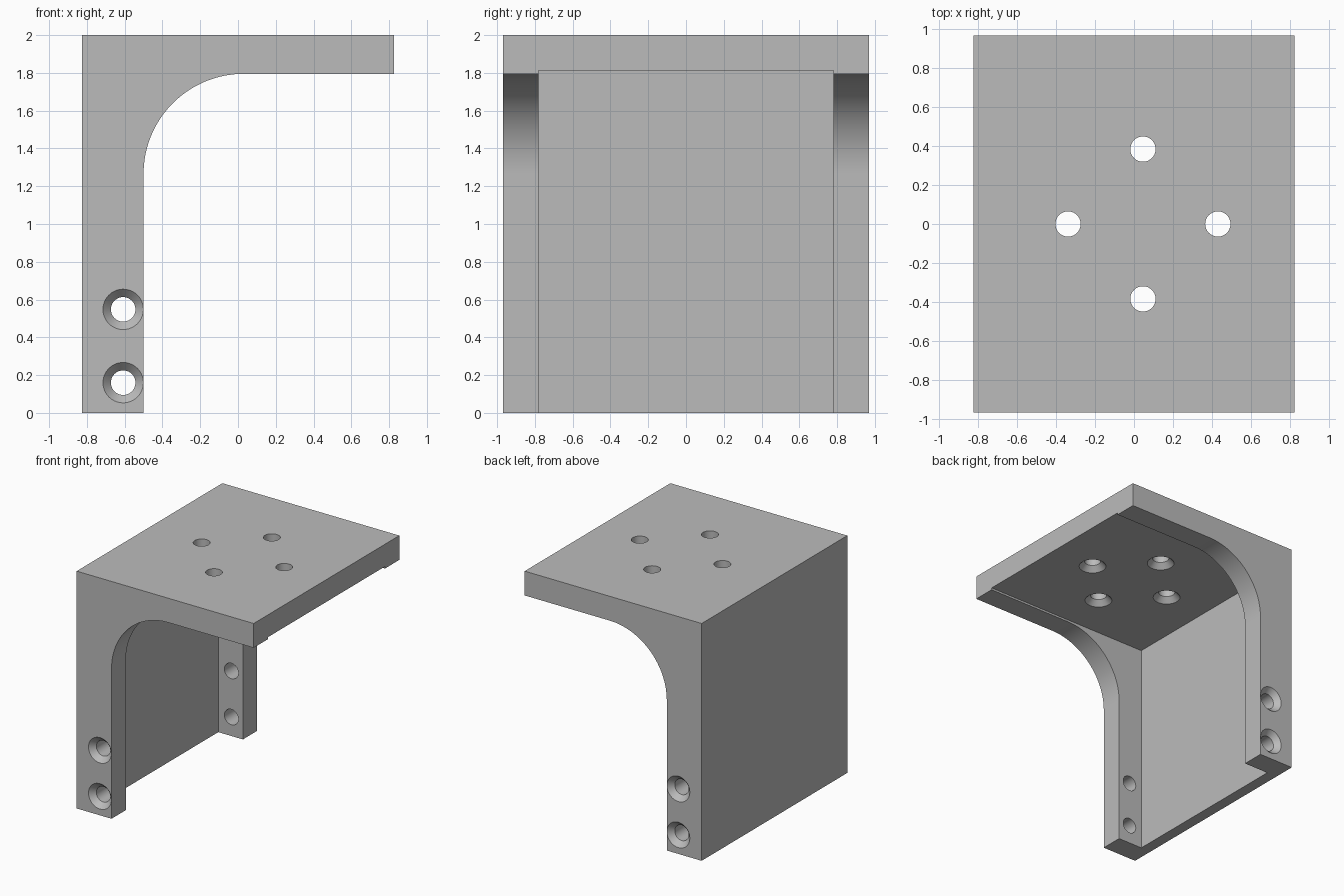
import bpy, bmesh
from math import sin, cos, pi, radians
from mathutils import Matrix, Vector

cube = bpy.data.objects.get("Cube")
if cube:
    bpy.data.objects.remove(cube, do_unlink=True)

W, D, H = 0.825, 0.97, 2.0          # half width, half depth, height
LEG_X, SHELF_Z, R = -0.5, 1.795, 0.53
WALL_X, CEIL_Z, RIB_Y = -0.73, 1.812, 0.78

grey = bpy.data.materials.new("plain grey")
grey.use_nodes = True
grey.diffuse_color = (0.5, 0.5, 0.5, 1)
grey.node_tree.nodes["Principled BSDF"].inputs["Base Color"].default_value = (0.5, 0.5, 0.5, 1)


def finish(bm, name):
    bmesh.ops.remove_doubles(bm, verts=bm.verts, dist=1e-5)
    bmesh.ops.recalc_face_normals(bm, faces=bm.faces)
    mesh = bpy.data.meshes.new(name)
    bm.to_mesh(mesh)
    bm.free()
    mesh.materials.append(grey)
    obj = bpy.data.objects.new(name, mesh)
    bpy.context.collection.objects.link(obj)
    return obj


def extrude_profile(name, points, half):
    """Extrude an xz outline along y, centred."""
    bm = bmesh.new()
    face = bm.faces.new([bm.verts.new((x, -half, z)) for x, z in points])
    ext = bmesh.ops.extrude_face_region(bm, geom=[face])["geom"]
    bmesh.ops.translate(bm, vec=(0, 2 * half, 0),
                        verts=[g for g in ext if isinstance(g, bmesh.types.BMVert)])
    return finish(bm, name)


def add_hole(bm, place, outward):
    """Revolved countersunk hole; outward is the axis leaving the surface."""
    profile = [(0, -0.25), (0.065, -0.25), (0.065, -0.045),
               (0.107, 0), (0.107, 0.05), (0, 0.05)]
    verts = [bm.verts.new((r, 0, z)) for r, z in profile]
    edges = [bm.edges.new(pair) for pair in zip(verts, verts[1:])]
    before = set(bm.verts) - set(verts)
    bmesh.ops.spin(bm, geom=verts + edges, axis=(0, 0, 1), cent=(0, 0, 0),
                   angle=2 * pi, steps=40, use_duplicate=False)
    turn = Vector((0, 0, 1)).rotation_difference(Vector(outward)).to_matrix().to_4x4()
    bmesh.ops.transform(bm, matrix=Matrix.Translation(place) @ turn,
                        verts=[v for v in bm.verts if v not in before])


# Bracket outline: leg, rounded inner corner, shelf
arc = [(LEG_X + R - R * cos(a), SHELF_Z - R + R * sin(a))
       for a in (pi / 2 * i / 32 for i in range(33))]
outline = [(-W, 0), (LEG_X, 0), *arc, (W, SHELF_Z), (W, H), (-W, H)]
bracket = extrude_profile("mounting_bracket", outline, D)

# Channel between the two side ribs
channel = extrude_profile("channel_cutter", [(WALL_X, -0.1), (1, -0.1),
                                             (1, CEIL_Z), (WALL_X, CEIL_Z)], RIB_Y)

# Countersunk screw holes in the ribs and the top plate
bm = bmesh.new()
for side in (-1, 1):
    for z in (0.16, 0.548):
        add_hole(bm, (-0.608, side * D, z), (0, side, 0))
for dx, dy in ((1, 0), (-1, 0), (0, 1), (0, -1)):
    add_hole(bm, (0.046 + 0.385 * dx, 0.385 * dy, CEIL_Z), (0, 0, -1))
holes = finish(bm, "hole_cutter")

bpy.ops.object.select_all(action='DESELECT')
bpy.context.view_layer.objects.active = bracket
bracket.select_set(True)
for cutter in (channel, holes):
    cutter.hide_render = True
    mod = bracket.modifiers.new(cutter.name, 'BOOLEAN')
    mod.operation, mod.solver, mod.object = 'DIFFERENCE', 'EXACT', cutter
    bpy.ops.object.modifier_apply(modifier=mod.name)
    bpy.data.objects.remove(cutter, do_unlink=True)

bpy.ops.object.shade_smooth_by_angle(angle=radians(25))
